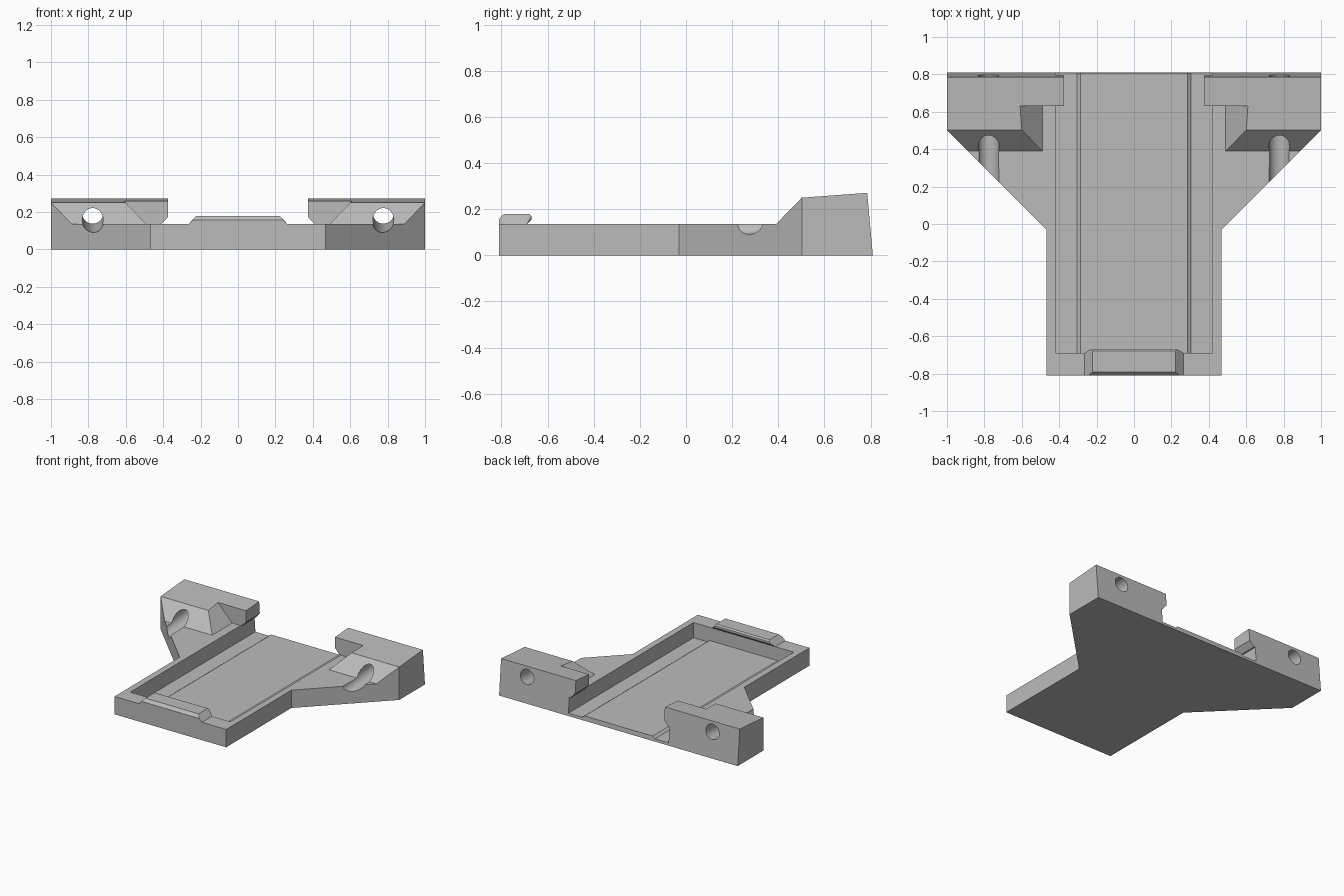
import bpy, bmesh, math
from mathutils import Matrix, Vector

cube = bpy.data.objects.get("Cube")
if cube:
    bpy.data.objects.remove(cube, do_unlink=True)

grey = bpy.data.materials.new("plain grey")
grey.use_nodes = True
colour = (0.5, 0.5, 0.5, 1)
grey.diffuse_color = colour
grey.node_tree.nodes["Principled BSDF"].inputs["Base Color"].default_value = colour


def make_object(name, bm):
    bmesh.ops.recalc_face_normals(bm, faces=bm.faces)
    mesh = bpy.data.meshes.new(name)
    bm.to_mesh(mesh)
    bm.free()
    mesh.materials.append(grey)
    obj = bpy.data.objects.new(name, mesh)
    bpy.context.collection.objects.link(obj)
    return obj


def prism(name, profile, start, end, axis):
    """Extrude a 2D profile along the given axis."""
    def place(p, d):
        return {"x": (d, p[0], p[1]), "y": (p[0], d, p[1]), "z": (p[0], p[1], d)}[axis]
    bm = bmesh.new()
    face = bm.faces.new([bm.verts.new(place(p, start)) for p in profile])
    ext = bmesh.ops.extrude_face_region(bm, geom=[face])
    shift = Vector(place((0, 0), end - start))
    bmesh.ops.translate(bm, vec=shift, verts=[v for v in ext["geom"] if isinstance(v, bmesh.types.BMVert)])
    return make_object(name, bm)


def mirrored(half):
    return half + [(-x, y) for x, y in reversed(half)]


def cut(target, cutter):
    mod = target.modifiers.new("cut", "BOOLEAN")
    mod.operation, mod.solver, mod.object = "DIFFERENCE", "EXACT", cutter
    bpy.context.view_layer.objects.active = target
    bpy.ops.object.modifier_apply(modifier=mod.name)
    bpy.data.objects.remove(cutter, do_unlink=True)


# Full-height blank with a leaning back face
TOP = 0.135
outline = mirrored([(0.468, -0.81), (0.468, -0.03), (1, 0.502), (1, 0.81)])
body = prism("cradle_body", outline, 0, 0.35, "z")
for v in body.data.vertices:
    if v.co.y > 0.8:
        v.co.y -= 0.09 * v.co.z

# Lower the plate, slope the block fronts and tops
cut(body, prism("top_cutter", [(-1, TOP), (0.39, TOP), (0.502, 0.25), (1, 0.287), (1, 0.6), (-1, 0.6)],
                -1.2, 1.2, "x"))

# Bevelled inner front corners of the blocks
cut(body, prism("corner_cutter", mirrored([(0.49, TOP), (0.69, 0.344), (0.69, 0.5), (0.3, 0.5), (0.3, TOP)][:3]),
                -1, 0.63, "y"))

# Open-backed tray with side channels, narrowing under the block lips
cut(body, prism("tray_cutter", mirrored([(0.285, 0.035), (0.305, 0.02), (0.42, 0.02), (0.42, TOP), (0.41, TOP),
                                         (0.373, 0.175), (0.373, 0.5)]), -0.69, 1, "y"))

# Tilted screw holes, running out as grooves in front of the blocks
tilt = math.atan(0.09)
for side in (-1, 1):
    bm = bmesh.new()
    turn = Matrix.Rotation(tilt, 4, "X") @ Matrix.Rotation(math.pi / 2, 4, "X")
    bmesh.ops.create_cone(bm, cap_ends=True, segments=40, radius1=0.056, radius2=0.056, depth=2,
                          matrix=Matrix.Translation((side * 0.777, 0.275, 0.147)) @ turn)
    cut(body, make_object("hole_cutter", bm))

# Front retaining tab with sloped ends and a lip over the tray
bm = bmesh.new()
for y, z, w in [(-0.81, TOP, 0.265), (-0.81, 0.158, 0.242), (-0.79, 0.18, 0.223), (-0.68, 0.18, 0.223),
                (-0.67, 0.17, 0.228), (-0.67, 0.155, 0.232), (-0.69, TOP, 0.265)]:
    for side in (-1, 1):
        bm.verts.new((side * w, y, z))
bmesh.ops.convex_hull(bm, input=bm.verts)
bmesh.ops.dissolve_limit(bm, angle_limit=0.01, verts=bm.verts, edges=bm.edges)
make_object("front_tab", bm)

# Smooth the hole walls only
bpy.ops.object.select_all(action="DESELECT")
body.select_set(True)
bpy.context.view_layer.objects.active = body
bpy.ops.object.shade_smooth_by_angle(angle=math.radians(20))
